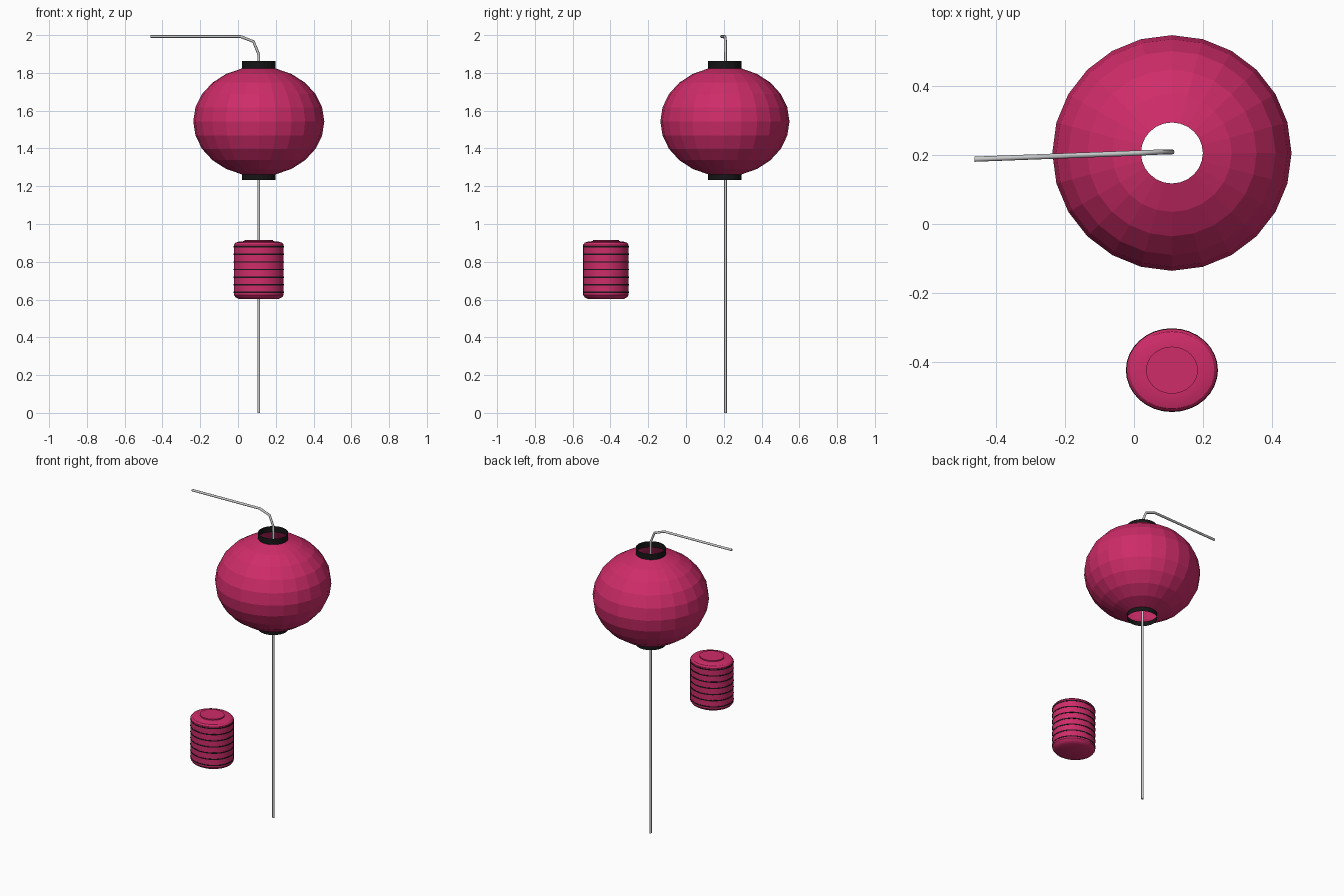
import bpy, bmesh
from math import sin, cos, pi, radians

if "Cube" in bpy.data.objects:
    bpy.data.objects.remove(bpy.data.objects["Cube"])


def material(name, color):
    m = bpy.data.materials.new(name)
    m.diffuse_color = color
    m.use_nodes = True
    m.node_tree.nodes["Principled BSDF"].inputs["Base Color"].default_value = m.diffuse_color
    return m


PINK = material("pink_paper", (0.62, 0.025, 0.14, 1))
BLACK = material("black_trim", (0.008, 0.008, 0.009, 1))


def lathe(name, profile, center, squash, sides, mat, caps=False, closed=False):
    """Turn an (r, z) profile, listed bottom to top, about a vertical axis."""
    bm = bmesh.new()
    rings = []
    for r, z in profile:
        rings.append([bm.verts.new((r * cos(2 * pi * i / sides),
                                    r * squash * sin(2 * pi * i / sides), z))
                      for i in range(sides)])
    pairs = list(zip(rings, rings[1:]))
    if closed:
        pairs.append((rings[-1], rings[0]))
    for a, b in pairs:
        for i in range(sides):
            j = (i + 1) % sides
            bm.faces.new((a[i], a[j], b[j], b[i]))
    if caps:
        bm.faces.new(rings[0][::-1])
        bm.faces.new(rings[-1])
    mesh = bpy.data.meshes.new(name)
    bm.to_mesh(mesh)
    bm.free()
    mesh.materials.append(mat)
    ob = bpy.data.objects.new(name, mesh)
    ob.location = (center[0], center[1], 0)
    bpy.context.collection.objects.link(ob)
    return ob


def smooth(ob):
    bpy.ops.object.select_all(action='DESELECT')
    ob.select_set(True)
    bpy.context.view_layer.objects.active = ob
    bpy.ops.object.shade_smooth_by_angle(angle=radians(30))


# Large faceted round lantern, open at both ends
big = (0.11, 0.206)
R, H, MID, SQ = 0.347, 0.29, 1.543, 0.985
lathe("round_lantern",
      [(R * cos(radians(a)), MID + H * sin(radians(a))) for a in range(-75, 76, 15)],
      big, SQ, 24, PINK)

# Black collars at its openings
r_open = R * cos(radians(75))
z_top = MID + H * sin(radians(75))
z_bot = MID - H * sin(radians(75))
lathe("top_collar", [(r_open, z_top), (r_open, 1.862)], big, SQ, 24, BLACK)
lathe("bottom_collar", [(r_open, 1.233), (r_open, z_bot)], big, SQ, 24, BLACK)

# Thin pole through the lantern, bending over at the top
curve = bpy.data.curves.new("pole", 'CURVE')
curve.dimensions = '3D'
curve.bevel_depth = 0.0075
curve.bevel_resolution = 2
curve.use_fill_caps = True
path = [(0.11, 0.209, 0), (0.11, 0.209, 1.897), (0.082, 0.209, 1.966),
        (0.013, 0.206, 1.9925), (-0.463, 0.188, 1.9925)]
spline = curve.splines.new('POLY')
spline.points.add(len(path) - 1)
for p, co in zip(spline.points, path):
    p.co = (*co, 1)
bpy.context.collection.objects.link(bpy.data.objects.new("pole", curve))

# Small cylindrical lantern with rounded shoulders and a low cap
small = (0.11, -0.424)
SQ2 = 0.91
smooth(lathe("small_lantern",
             [(0.102, 0.602), (0.123, 0.612), (0.132, 0.624), (0.132, 0.89),
              (0.123, 0.901), (0.100, 0.908), (0.075, 0.909), (0.075, 0.916)],
             small, SQ2, 32, PINK, caps=True))

# Thin dark ribs around the small lantern
for k in range(7):
    z = 0.638 + k * 0.0403
    lathe(f"rib_{k + 1}",
          [(0.129, z - 0.0035), (0.1335, z - 0.0035), (0.1335, z + 0.0035), (0.129, z + 0.0035)],
          small, SQ2, 32, BLACK, closed=True)
